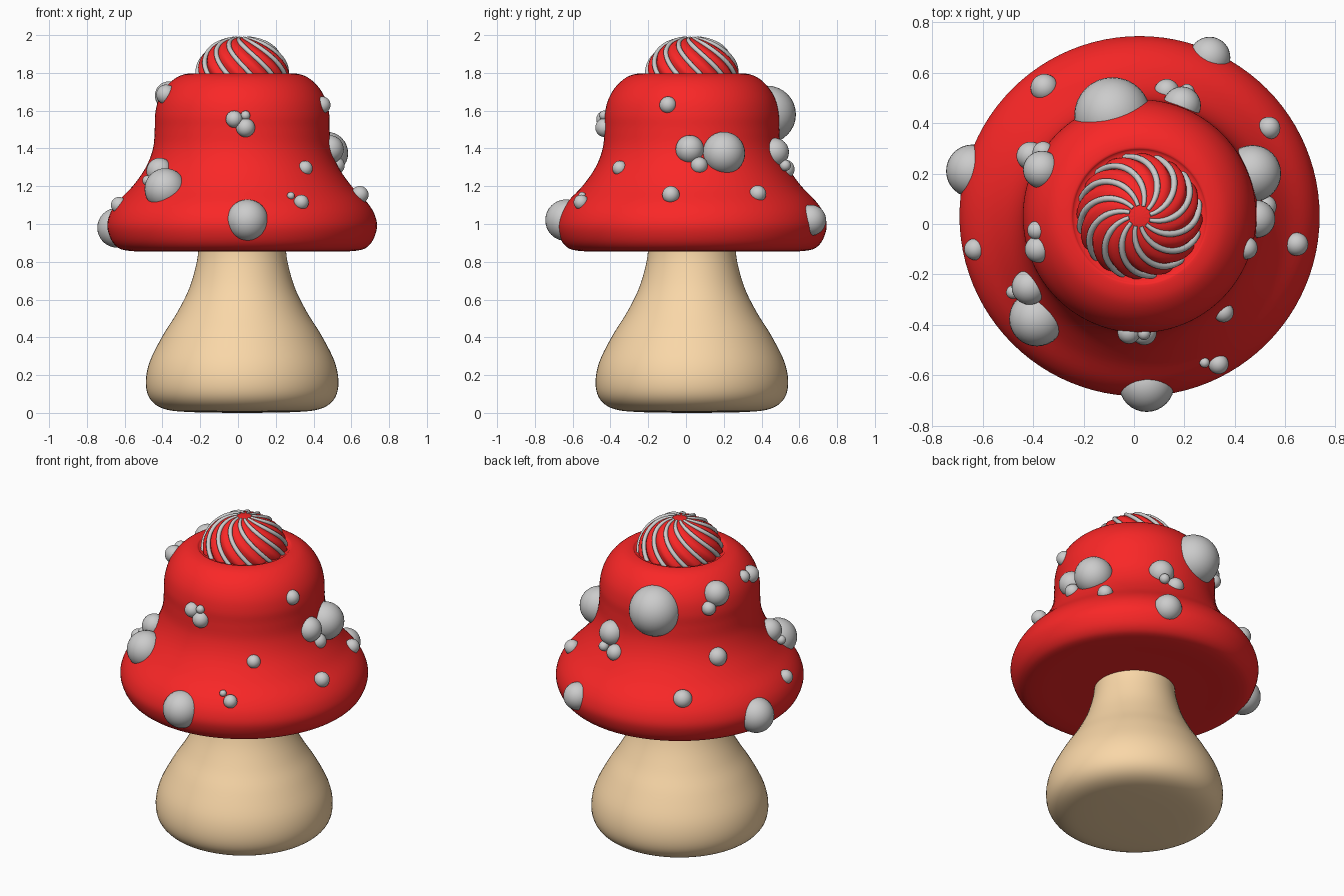
import bpy, bmesh, math
from math import sin, cos, pi
from mathutils import Matrix

if "Cube" in bpy.data.objects:
    bpy.data.objects.remove(bpy.data.objects["Cube"])

CX, CY = 0.022, 0.031


def material(name, rgb):
    m = bpy.data.materials.new(name)
    m.diffuse_color = (*rgb, 1)
    m.use_nodes = True
    m.node_tree.nodes["Principled BSDF"].inputs["Base Color"].default_value = m.diffuse_color
    return m


RED = material("red", (0.95, 0.02, 0.02))
TAN = material("tan", (0.95, 0.68, 0.39))


def finish(name, bm, mat=None, angle=None):
    bmesh.ops.recalc_face_normals(bm, faces=bm.faces)
    me = bpy.data.meshes.new(name)
    bm.to_mesh(me)
    bm.free()
    if mat:
        me.materials.append(mat)
    ob = bpy.data.objects.new(name, me)
    bpy.context.collection.objects.link(ob)
    for p in me.polygons:
        p.use_smooth = True
    if angle:
        bpy.ops.object.select_all(action='DESELECT')
        ob.select_set(True)
        bpy.context.view_layer.objects.active = ob
        bpy.ops.object.shade_smooth_by_angle(angle=math.radians(angle))
    return ob


def spline(pts, n=5):
    # Catmull-Rom smoothing of a profile
    out = []
    for i in range(len(pts) - 1):
        p = [pts[max(0, min(len(pts) - 1, i + k))] for k in (-1, 0, 1, 2)]
        for s in range(n):
            t = s / n
            out.append(tuple(0.5 * (2 * b + (c - a) * t + (2 * a - 5 * b + 4 * c - d) * t * t
                                    + (3 * b - a - 3 * c + d) * t ** 3) for a, b, c, d in zip(*p)))
    return out + [pts[-1]]


def surface(name, rings, seg, radius, mat, angle=None):
    # closed stack of rings; radius(r, ring, angle) allows lobes
    bm = bmesh.new()
    loops = []
    for j, (r, z) in enumerate(rings):
        loops.append([bm.verts.new((CX + radius(r, j, a) * cos(a), CY + radius(r, j, a) * sin(a), z))
                      for a in (2 * pi * i / seg for i in range(seg))])
    for a, b in zip(loops, loops[1:]):
        for i in range(seg):
            k = (i + 1) % seg
            bm.faces.new((a[i], a[k], b[k], b[i]))
    bm.faces.new(loops[0])
    bm.faces.new(loops[-1])
    return finish(name, bm, mat, angle)


def plain(r, j, a):
    return r


# Stem
surface("stem", spline([(0.02, 0), (0.27, 0.004), (0.41, 0.02), (0.485, 0.07), (0.51, 0.155), (0.49, 0.27),
                        (0.42, 0.41), (0.345, 0.53), (0.28, 0.66), (0.24, 0.80), (0.23, 0.90)]), 64, plain, TAN)

# Cap
surface("cap", spline([(0.02, 0.857), (0.4, 0.856), (0.6, 0.858), (0.675, 0.89), (0.712, 0.97), (0.705, 1.04),
                       (0.665, 1.11), (0.58, 1.2), (0.51, 1.3), (0.472, 1.4), (0.463, 1.5), (0.461, 1.58),
                       (0.442, 1.66), (0.40, 1.73), (0.34, 1.78), (0.275, 1.797), (0.235, 1.785),
                       (0.02, 1.785)]), 96, plain, RED, 50)

# Swirled tip: lobed red dome with raised spiral stripes
ARMS, TWIST = 12, math.radians(75)
N = 18


def dome(t):
    return 0.24 * sin(t * pi / 2), 1.775 + 0.213 * cos(t * pi / 2)


surface("swirl_tip", [dome(max(j / N, 0.01)) for j in range(N + 1)], 144,
        lambda r, j, a: r * (1 - 0.045 * cos(ARMS * (a - TWIST * j / N))), RED)

cu = bpy.data.curves.new("swirl_stripes", 'CURVE')
cu.dimensions = '3D'
cu.bevel_depth = 0.013
cu.bevel_resolution = 2
cu.use_fill_caps = True
for k in range(ARMS):
    sp = cu.splines.new('POLY')
    sp.points.add(N - 2)
    for j in range(2, N + 1):
        r, z = dome(j / N)
        a = 2 * pi * k / ARMS + TWIST * j / N
        sp.points[j - 2].co = (CX + r * cos(a), CY + r * sin(a), z, 1)
        sp.points[j - 2].radius = 0.45 + 0.55 * min(1, j / 7)
stripes = bpy.data.objects.new("swirl_stripes", cu)
bpy.context.collection.objects.link(stripes)
bpy.ops.object.select_all(action='DESELECT')
stripes.select_set(True)
bpy.context.view_layer.objects.active = stripes
bpy.ops.object.convert(target='MESH')
bpy.ops.object.shade_smooth()

# Spots: x, y, z, radius of half-buried balls
SPOTS = [
    (0.05, -0.635, 1.02, 0.11), (-0.385, -0.375, 1.185, 0.11), (-0.415, -0.25, 1.28, 0.07),
    (-0.48, -0.27, 1.23, 0.027), (-0.64, 0.21, 0.98, 0.105), (-0.63, -0.10, 1.1, 0.043),
    (0.30, 0.66, 1.02, 0.082), (-0.355, 0.54, 1.13, 0.055), (-0.085, 0.43, 1.58, 0.152),
    (0.19, 0.47, 1.38, 0.075), (0.13, 0.525, 1.29, 0.05), (0.21, 0.525, 1.31, 0.03),
    (0.535, 0.38, 1.16, 0.045), (0.47, 0.2, 1.375, 0.113), (0.485, 0.02, 1.395, 0.075),
    (0.52, 0.07, 1.31, 0.045), (0.645, -0.08, 1.155, 0.046), (0.355, -0.35, 1.295, 0.04),
    (0.335, -0.555, 1.115, 0.04), (0.28, -0.55, 1.15, 0.02), (-0.02, -0.43, 1.555, 0.045),
    (0.04, -0.43, 1.51, 0.05), (0.04, -0.435, 1.575, 0.025), (-0.38, -0.10, 1.685, 0.053),
    (-0.385, -0.025, 1.7, 0.038), (-0.365, 0.215, 1.68, 0.075), (-0.36, 0.285, 1.61, 0.042),
    (-0.41, 0.27, 1.31, 0.056), (0.445, -0.095, 1.63, 0.045)]
bm = bmesh.new()
for x, y, z, r in SPOTS:
    bmesh.ops.create_uvsphere(bm, u_segments=32, v_segments=16, radius=r, matrix=Matrix.Translation((x, y, z)))
finish("cap_spots", bm)
